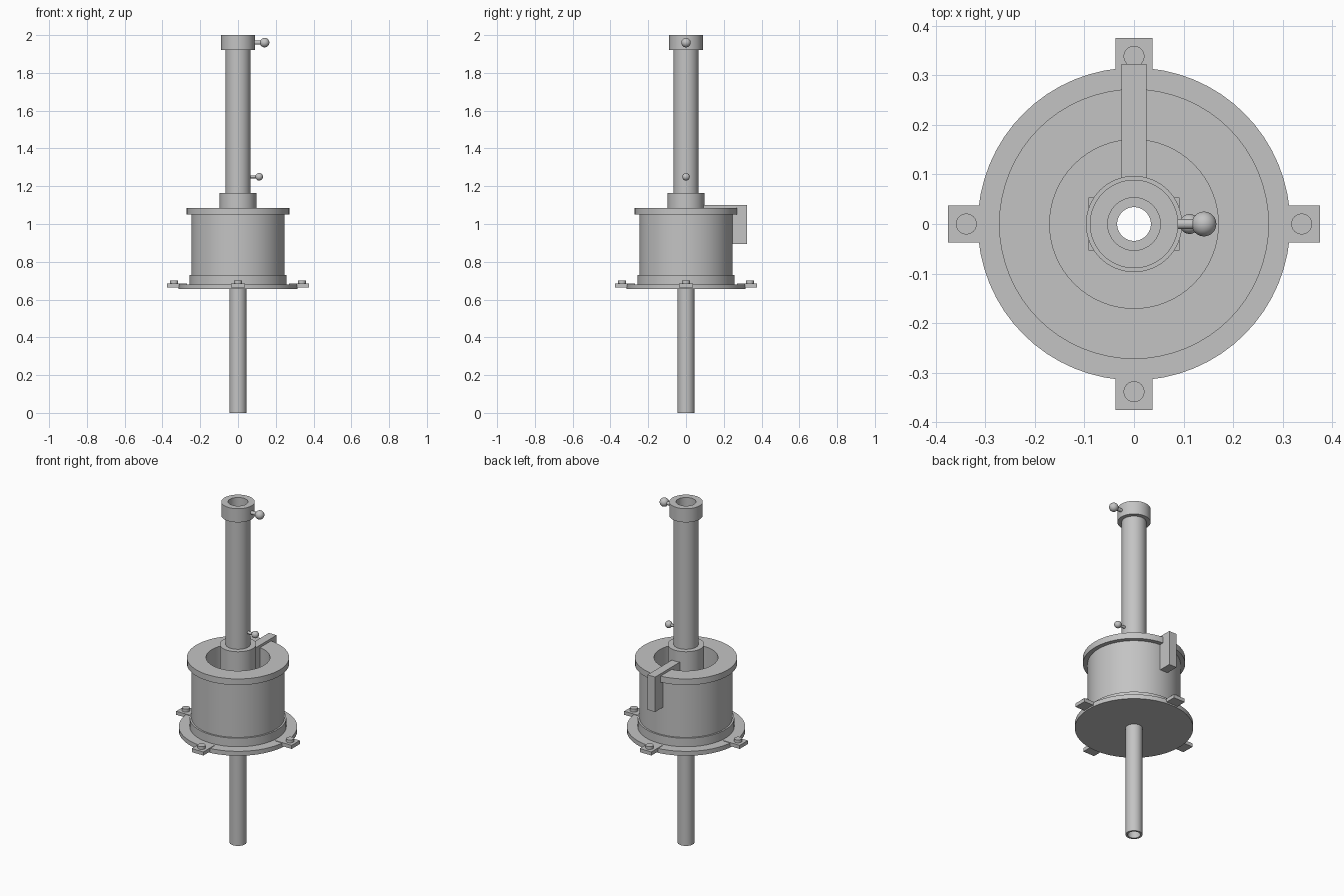
import bpy, bmesh, math
from mathutils import Matrix, Vector

if "Cube" in bpy.data.objects:
    bpy.data.objects.remove(bpy.data.objects["Cube"])

metal = bpy.data.materials.new("grey metal")
metal.diffuse_color = (0.55, 0.55, 0.55, 1)
metal.use_nodes = True
metal.node_tree.nodes["Principled BSDF"].inputs["Base Color"].default_value = metal.diffuse_color


def finish(name, bm, smooth=True):
    bmesh.ops.recalc_face_normals(bm, faces=bm.faces)
    me = bpy.data.meshes.new(name)
    bm.to_mesh(me)
    bm.free()
    ob = bpy.data.objects.new(name, me)
    bpy.context.collection.objects.link(ob)
    me.materials.append(metal)
    if smooth:
        bpy.ops.object.select_all(action='DESELECT')
        ob.select_set(True)
        bpy.context.view_layer.objects.active = ob
        bpy.ops.object.shade_smooth_by_angle(angle=math.radians(35))
    return ob


def ring(name, r_in, r_out, z0, z1, n=64):
    """Hollow cylinder about the z axis."""
    bm = bmesh.new()
    loops = []
    for r, z in ((r_in, z0), (r_out, z0), (r_out, z1), (r_in, z1)):
        loops.append([bm.verts.new((r * math.cos(2 * math.pi * i / n),
                                    r * math.sin(2 * math.pi * i / n), z)) for i in range(n)])
    for k in range(4):
        a, b = loops[k], loops[(k + 1) % 4]
        for i in range(n):
            j = (i + 1) % n
            bm.faces.new((a[i], a[j], b[j], b[i]))
    return finish(name, bm)


def box(name, lo, hi, turn=0.0):
    bm = bmesh.new()
    lo, hi = Vector(lo), Vector(hi)
    m = (Matrix.Rotation(turn, 4, 'Z') @ Matrix.Translation((lo + hi) / 2)
         @ Matrix.Diagonal((*(hi - lo), 1)))
    bmesh.ops.create_cube(bm, size=1, matrix=m)
    return finish(name, bm, False)


def rod(name, r, length, matrix, n=32):
    bm = bmesh.new()
    bmesh.ops.create_cone(bm, cap_ends=True, segments=n, radius1=r, radius2=r,
                          depth=length, matrix=matrix)
    return finish(name, bm)


def knob(name, x0, x, z, r_ball, r_rod):
    """Locking handle: short rod along x with a ball on its end."""
    m = Matrix.Translation(((x0 + x) / 2, 0, z)) @ Matrix.Rotation(math.pi / 2, 4, 'Y')
    rod(name + "_rod", r_rod, x - x0, m, 24)
    bm = bmesh.new()
    bmesh.ops.create_uvsphere(bm, u_segments=32, v_segments=16, radius=r_ball,
                              matrix=Matrix.Translation((x, 0, z)))
    finish(name + "_ball", bm)


# Lower pipe and base plate
ring("lower_pipe", 0.034, 0.045, 0.0, 0.665)
ring("base_plate", 0.034, 0.315, 0.655, 0.681)

# Four bolted tabs around the plate
for i in range(4):
    a = i * math.pi / 2
    box(f"tab_{i}", (0.27, -0.0375, 0.663), (0.375, 0.0375, 0.684), a)
    rod(f"bolt_{i}", 0.021, 0.03,
        Matrix.Rotation(a, 4, 'Z') @ Matrix.Translation((0.338, 0, 0.686)))

# Open drum with foot ring and top flange
ring("drum_foot", 0.17, 0.257, 0.68, 0.731)
ring("drum_wall", 0.17, 0.247, 0.73, 1.052)
ring("drum_flange", 0.17, 0.272, 1.05, 1.086)

# Column with its collar and end cap
ring("column", 0.053, 0.066, 0.68, 1.93)
ring("collar", 0.066, 0.097, 0.68, 1.164)
ring("end_cap", 0.053, 0.089, 1.92, 2.0)

# Feet of the inner block beside the collar
for s, name in ((1, "right"), (-1, "left")):
    xs = sorted((s * 0.07, s * 0.092))
    box("inner_block_" + name, (xs[0], -0.053, 0.68), (xs[1], 0.053, 0.93))

# Clip that hooks over the drum wall at the back
box("clip_arm", (-0.025, 0.09, 1.06), (0.025, 0.322, 1.1))
box("clip_outer_leg", (-0.025, 0.247, 0.895), (0.025, 0.322, 1.1))
box("clip_inner_leg", (-0.025, 0.09, 0.895), (0.025, 0.171, 1.1))

# Locking handles
knob("upper_handle", 0.08, 0.141, 1.96, 0.025, 0.0105)
knob("lower_handle", 0.058, 0.112, 1.25, 0.02, 0.008)
